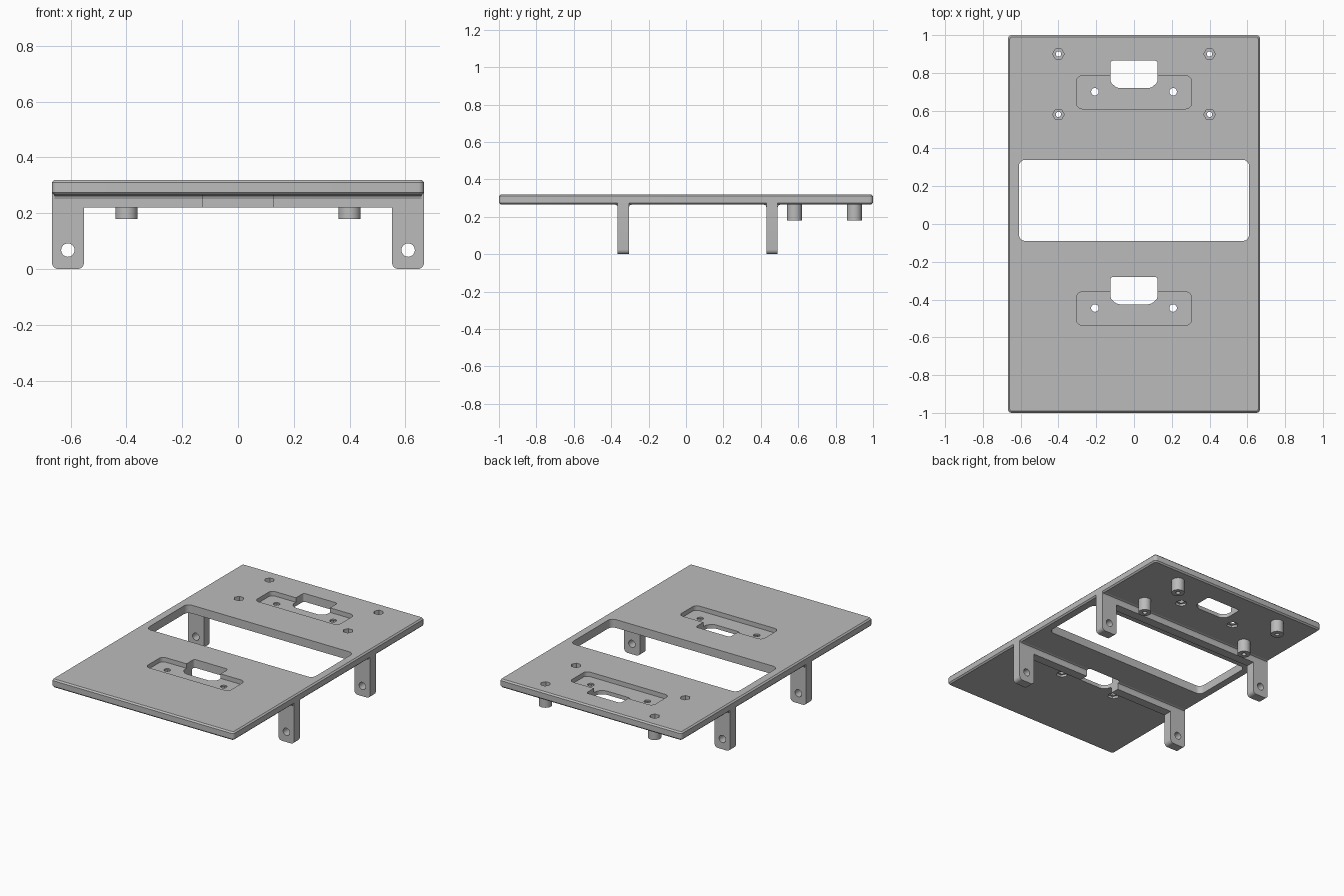
import bpy, bmesh
from math import sin, cos, pi
from mathutils import Vector

if "Cube" in bpy.data.objects:
    bpy.data.objects.remove(bpy.data.objects["Cube"])

GREY = (0.5, 0.5, 0.5, 1)
mat = bpy.data.materials.new("plain grey")
mat.use_nodes = True
mat.diffuse_color = GREY
mat.node_tree.nodes["Principled BSDF"].inputs["Base Color"].default_value = GREY

HALF_X, BOTTOM, TOP = 0.667, 0.265, 0.32
LOW, HIGH = -0.1, 0.5            # reach of through cuts
SOCKETS = (0, -1.145)            # y shift of each connector socket
RIBS = (-0.335, 0.46)            # y centre of each bracket


def prism(name, pts, lo, hi, axis="z", radius=0, where=lambda v: True, chamfer=0):
    """Extrude an outline along an axis, rounding its corners and chamfering its rims."""
    place = {"z": lambda a, b, c: (a, b, c),
             "y": lambda a, b, c: (a, c, b),
             "x": lambda a, b, c: (c, a, b)}[axis]
    along = Vector(place(0, 0, 1))
    bm = bmesh.new()
    face = bm.faces.new([bm.verts.new(place(a, b, lo)) for a, b in pts])
    out = bmesh.ops.extrude_face_region(bm, geom=[face])["geom"]
    bmesh.ops.translate(bm, vec=along * (hi - lo),
                        verts=[v for v in out if isinstance(v, bmesh.types.BMVert)])
    bmesh.ops.recalc_face_normals(bm, faces=bm.faces)
    if radius:
        edges = [e for e in bm.edges
                 if abs((e.verts[0].co - e.verts[1].co).normalized().dot(along)) > 0.9
                 and where(e.verts[0].co)]
        bmesh.ops.bevel(bm, geom=edges, offset=radius, segments=5,
                        profile=0.5, affect="EDGES")
    if chamfer:
        bm.normal_update()
        rims = [e for e in bm.edges
                if sum(abs(f.normal.dot(along)) > 0.9 for f in e.link_faces) == 1]
        bmesh.ops.bevel(bm, geom=rims, offset=chamfer, segments=1, affect="EDGES")
    mesh = bpy.data.meshes.new(name)
    bm.to_mesh(mesh)
    bm.free()
    mesh.materials.append(mat)
    ob = bpy.data.objects.new(name, mesh)
    bpy.context.collection.objects.link(ob)
    return ob


def rect(x0, x1, y0, y1):
    return [(x0, y0), (x1, y0), (x1, y1), (x0, y1)]


def ring(x, y, r, n=24):
    return [(x + r * cos(2 * pi * i / n), y + r * sin(2 * pi * i / n)) for i in range(n)]


def cut(ob, cutters):
    """Subtract the cutters and bake the result."""
    for c in cutters:
        m = ob.modifiers.new("cut", "BOOLEAN")
        m.operation, m.solver, m.object = "DIFFERENCE", "EXACT", c
    dg = bpy.context.evaluated_depsgraph_get()
    mesh = bpy.data.meshes.new_from_object(ob.evaluated_get(dg))
    ob.modifiers.clear()
    ob.data = mesh


# Cutters for the connector sockets: opening, recess, screw holes, nut pockets
half = [(0.09, 0.72), (0.125, 0.75), (0.125, 0.865)]
outline = half + [(-x, y) for x, y in reversed(half)]
openings, plate_cuts = [], []
for dy in SOCKETS:
    openings.append(prism("opening_cutter", [(x, y + dy) for x, y in outline], LOW, HIGH,
                          radius=0.015))
    plate_cuts.append(prism("recess_cutter", rect(-0.305, 0.305, 0.61 + dy, 0.785 + dy),
                            TOP - 0.03, HIGH, radius=0.03))
    for x in (-0.207, 0.207):
        plate_cuts.append(prism("screw_cutter", ring(x, 0.7 + dy, 0.02), LOW, HIGH))
        plate_cuts.append(prism("nut_cutter", ring(x, 0.7 + dy, 0.036, 6), LOW, BOTTOM + 0.015))

# Cutters for the large window and the standoff bores with their hex pockets
plate_cuts.append(prism("window_cutter", rect(-0.61, 0.61, -0.09, 0.34), LOW, HIGH, radius=0.035))
posts = [(x, y) for x in (-0.4, 0.4) for y in (0.58, 0.9)]
bores = [prism("bore_cutter", ring(x, y, 0.014), LOW, HIGH) for x, y in posts]
hexes = [prism("hex_cutter", ring(x, y, 0.031, 6), TOP - 0.035, HIGH) for x, y in posts]

# Mounting plate
plate = prism("mounting_plate", rect(-HALF_X, HALF_X, -1, 1), BOTTOM, TOP,
              radius=0.02, chamfer=0.009)
cut(plate, openings + plate_cuts + bores + hexes)
parts = [plate]

# Standoffs under the plate
for i, (x, y) in enumerate(posts):
    post = prism(f"standoff_{i + 1}", ring(x, y, 0.04, 32), 0.18, BOTTOM + 0.005)
    cut(post, [bores[i]])
    parts.append(post)

# Brackets: a cross rib with a drilled leg at each end, and fillets to the plate
side = [(HALF_X, BOTTOM + 0.01), (HALF_X, 0), (0.552, 0), (0.552, 0.22)]
profile = side + [(-x, z) for x, z in reversed(side)]
pins = [prism("pin_cutter", ring(x, 0.068, 0.024), -2, 2, axis="y") for x in (-0.61, 0.61)]
for label, y in zip(("front", "back"), RIBS):
    bracket = prism(f"{label}_bracket", profile, y - 0.03, y + 0.03, axis="y",
                    radius=0.024, where=lambda v: v.z < 0.01)
    cut(bracket, pins + openings)
    parts.append(bracket)
    for s in (-1, 1):
        tri = [(y + s * a, BOTTOM + b) for a, b in
               ((0.025, 0.003), (0.025, -0.014), (0.03, -0.014), (0.034, -0.004),
                (0.044, 0), (0.044, 0.003))]
        fillet = prism(f"{label}_fillet", tri, 0.01 - HALF_X, HALF_X - 0.01, axis="x")
        cut(fillet, openings)
        parts.append(fillet)

# Remove the cutters and smooth only the curved walls
for ob in [o for o in bpy.data.objects if "_cutter" in o.name]:
    bpy.data.objects.remove(ob)
bpy.ops.object.select_all(action="DESELECT")
for ob in parts:
    ob.select_set(True)
bpy.context.view_layer.objects.active = plate
bpy.ops.object.shade_smooth_by_angle(angle=0.5)
